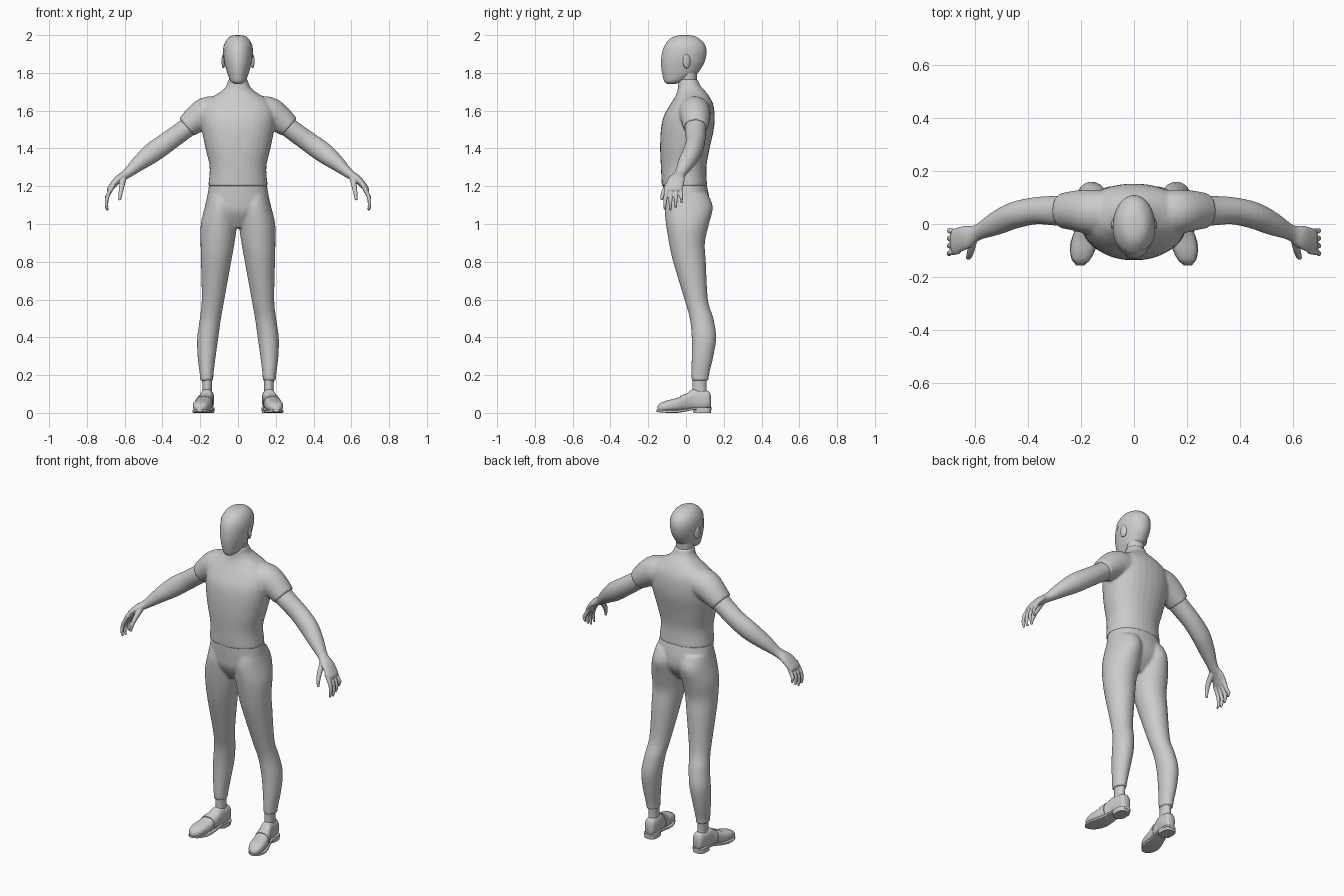
import bpy, bmesh, math
from mathutils import Vector, Matrix

X, Y, Z = Vector((1, 0, 0)), Vector((0, 1, 0)), Vector((0, 0, 1))


def smooth_path(rows, sub):
    """Catmull-Rom interpolation of (x, y, z, a, b) rows."""
    out = []
    for i in range(len(rows) - 1):
        p0, p1, p2, p3 = (rows[max(i - 1, 0)], rows[i], rows[i + 1],
                          rows[min(i + 2, len(rows) - 1)])
        for k in range(sub):
            t = k / sub
            out.append([0.5 * (2 * b + (c - a) * t + (2 * a - 5 * b + 4 * c - d) * t * t
                               + (3 * b - a - 3 * c + d) * t ** 3)
                        for a, b, c, d in zip(p0, p1, p2, p3)])
    out.append(list(rows[-1]))
    return out


def loft(bm, rows, axis=None, side=1, power=2.0, n=32, sub=4):
    """Skin of (super)elliptical rings; axis Z or Y fixes the ring plane, None follows the path."""
    rows = smooth_path(rows, sub)
    cs = [Vector((r[0] * side, r[1], r[2])) for r in rows]
    rings = []
    for i, r in enumerate(rows):
        if axis == 'Z':
            u, v = Y, X
        elif axis == 'Y':
            u, v = Z, X
        else:
            t = (cs[min(i + 1, len(cs) - 1)] - cs[max(i - 1, 0)]).normalized()
            u = (Y - t * Y.dot(t)).normalized()
            v = t.cross(u)
        ring = []
        for k in range(n):
            ang = 2 * math.pi * k / n
            c, s = math.cos(ang), math.sin(ang)
            c = math.copysign(abs(c) ** (2 / power), c)
            s = math.copysign(abs(s) ** (2 / power), s)
            ring.append(bm.verts.new(cs[i] + u * c * max(r[3], .002) + v * s * max(r[4], .002)))
        rings.append(ring)
    for p, q in zip(rings, rings[1:]):
        for k in range(n):
            bm.faces.new((p[k], p[(k + 1) % n], q[(k + 1) % n], q[k]))
    bm.faces.new(rings[0])
    bm.faces.new(rings[-1])


def levels(rows):
    """(z, x, front y, back y, half width) -> loft rows."""
    return [(x, (f + b) / 2, z, (b - f) / 2, w) for z, x, f, b, w in rows]


def finish(name, bm, voxel=0, iterations=0, angle=40):
    bmesh.ops.recalc_face_normals(bm, faces=bm.faces)
    me = bpy.data.meshes.new(name)
    bm.to_mesh(me)
    bm.free()
    ob = bpy.data.objects.new(name, me)
    bpy.context.collection.objects.link(ob)
    if voxel:  # fuse overlapping volumes into one skin
        m = ob.modifiers.new("fuse", 'REMESH')
        m.mode, m.voxel_size, m.use_smooth_shade = 'VOXEL', voxel, True
        s = ob.modifiers.new("soften", 'SMOOTH')
        s.factor, s.iterations = .5, iterations
    else:
        bpy.ops.object.select_all(action='DESELECT')
        bpy.context.view_layer.objects.active = ob
        ob.select_set(True)
        bpy.ops.object.shade_smooth_by_angle(angle=math.radians(angle))
    return ob


# Shirt: torso and short sleeves
bm = bmesh.new()
loft(bm, levels([(1.20, 0, -.128, .112, .158), (1.30, 0, -.133, .108, .15),
                 (1.40, 0, -.137, .125, .172), (1.50, 0, -.133, .147, .192),
                 (1.57, 0, -.118, .152, .198), (1.63, 0, -.085, .145, .185),
                 (1.67, 0, -.06, .127, .14), (1.70, 0, -.047, .105, .092),
                 (1.73, 0, -.042, .078, .062), (1.765, 0, -.04, .062, .052)]), 'Z', power=2.2)
for s in (1, -1):
    loft(bm, [(.09, .04, 1.595, .085, .08), (.16, .045, 1.59, .085, .084),
              (.215, .05, 1.56, .077, .075), (.272, .05, 1.513, .066, .06)], side=s)
finish("shirt", bm, .007, 6)

# Trousers: pelvis and legs
bm = bmesh.new()
loft(bm, levels([(1.22, 0, -.122, .106, .15), (1.13, 0, -.118, .125, .163),
                 (1.06, 0, -.108, .118, .14), (.98, 0, -.06, .06, .05)]), 'Z', power=2.2)
for s in (1, -1):
    loft(bm, levels([(1.16, .082, -.10, .115, .078), (1.09, .09, -.113, .142, .086),
                     (1.0, .101, -.106, .122, .096), (.9, .108, -.09, .10, .09),
                     (.8, .116, -.068, .105, .08), (.6, .132, -.008, .116, .06),
                     (.5, .146, .02, .145, .056), (.4, .16, .03, .16, .056),
                     (.3, .166, .03, .145, .048), (.2, .166, .028, .122, .036),
                     (.17, .166, .03, .12, .036)]), 'Z', side=s)
finish("trousers", bm, .007, 6)

# Arms with hands
bm = bmesh.new()
for s in (1, -1):
    loft(bm, [(.22, .05, 1.55, .058, .055), (.29, .05, 1.495, .056, .052),
              (.37, .05, 1.437, .051, .053), (.45, .033, 1.38, .05, .054),
              (.52, .002, 1.325, .044, .042), (.59, -.032, 1.265, .03, .025),
              (.635, -.05, 1.235, .044, .021), (.675, -.065, 1.19, .047, .016),
              (.682, -.067, 1.175, .04, .011)], side=s)
    for y, tip, drop in ((-.103, -.112, 1.075), (-.078, -.083, 1.07),
                         (-.053, -.054, 1.085), (-.03, -.024, 1.11)):
        loft(bm, [(.66, y, 1.205, .011, .011), (.69, (y + tip) / 2, 1.15, .011, .011),
                  (.697, tip, drop + .03, .009, .009), (.69, tip, drop, .006, .006)], side=s, n=12)
    loft(bm, [(.605, -.055, 1.245, .018, .016), (.615, -.1, 1.2, .015, .014),
              (.622, -.123, 1.16, .011, .011), (.626, -.128, 1.125, .007, .007)], side=s, n=12)
finish("arms", bm, .004, 4)

# Neck
bm = bmesh.new()
loft(bm, levels([(1.66, 0, -.03, .055, .045), (1.76, 0, -.036, .057, .047),
                 (1.86, 0, -.035, .062, .05)]), 'Z')
finish("neck", bm)

# Head
HEAD = [(1.742, 0, -.10, -.055, .018), (1.755, 0, -.115, -.01, .038),
        (1.79, 0, -.125, .05, .054), (1.82, 0, -.13, .075, .063), (1.86, 0, -.132, .096, .072),
        (1.91, 0, -.126, .105, .076), (1.95, 0, -.11, .095, .069),
        (1.98, 0, -.08, .065, .051), (1.994, 0, -.05, .035, .03), (1.998, 0, -.015, .0, .003)]
bm = bmesh.new()
loft(bm, levels(HEAD), 'Z', n=40)
finish("head", bm, angle=80)

# Hair: slightly larger shell kept only above the hairline
bm = bmesh.new()
loft(bm, levels([(z + .002, x, f - .002, b + .004, w + .004) for z, x, f, b, w in HEAD]), 'Z', n=40)
low = [f for f in bm.faces if f.calc_center_median().z + 1.2 * f.calc_center_median().y < 1.84]
bmesh.ops.delete(bm, geom=low, context='FACES')
finish("hair", bm, angle=80)

# Ears
bm = bmesh.new()
for s in (1, -1):
    m = (Matrix.Translation((s * .077, .003, 1.862)) @ Matrix.Rotation(s * .3, 4, 'Z')
         @ Matrix.Diagonal((.009, .021, .038, 1)))
    bmesh.ops.create_uvsphere(bm, u_segments=16, v_segments=10, radius=1, matrix=m)
finish("ears", bm, angle=80)

# Ankles
bm = bmesh.new()
for s in (1, -1):
    loft(bm, levels([(.07, .163, .03, .115, .027), (.13, .163, .035, .108, .025),
                     (.21, .164, .035, .112, .028)]), 'Z', side=s)
finish("ankles", bm)


# Shoes: (y, x, bottom z, top z, half width)
def shoe_rows(rows):
    return [(x, y, (b + t) / 2, (t - b) / 2, w) for y, x, b, t, w in rows]


upper, soles = bmesh.new(), bmesh.new()
for s in (1, -1):
    loft(upper, shoe_rows([(.132, .16, .03, .09, .015), (.12, .16, .02, .115, .03),
                           (.08, .162, .015, .122, .036), (.035, .167, .015, .125, .036),
                           (0, .175, .012, .1, .039), (-.05, .186, .008, .078, .046),
                           (-.1, .194, .006, .066, .045), (-.135, .199, .006, .052, .033),
                           (-.152, .202, .01, .035, .014)]), 'Y', side=s, power=2.5)
    # instep strap
    loft(upper, shoe_rows([(.0, .175, .012, .103, .042), (-.03, .182, .012, .09, .046)]),
         'Y', side=s, power=2.5)
    # thin sole and heel block
    loft(soles, shoe_rows([(.134, .16, .015, .03, .02), (.11, .161, .015, .03, .037),
                           (.04, .167, .015, .028, .036), (-.03, .182, .002, .017, .044),
                           (-.08, .191, 0, .015, .05), (-.13, .199, .002, .016, .037),
                           (-.157, .203, .006, .018, .014)]), 'Y', side=s, power=6)
    loft(soles, levels([(0, .163, .04, .132, .037), (.028, .163, .036, .134, .038)]),
         'Z', side=s, power=3)
finish("shoe_uppers", upper)
finish("shoe_soles", soles)
